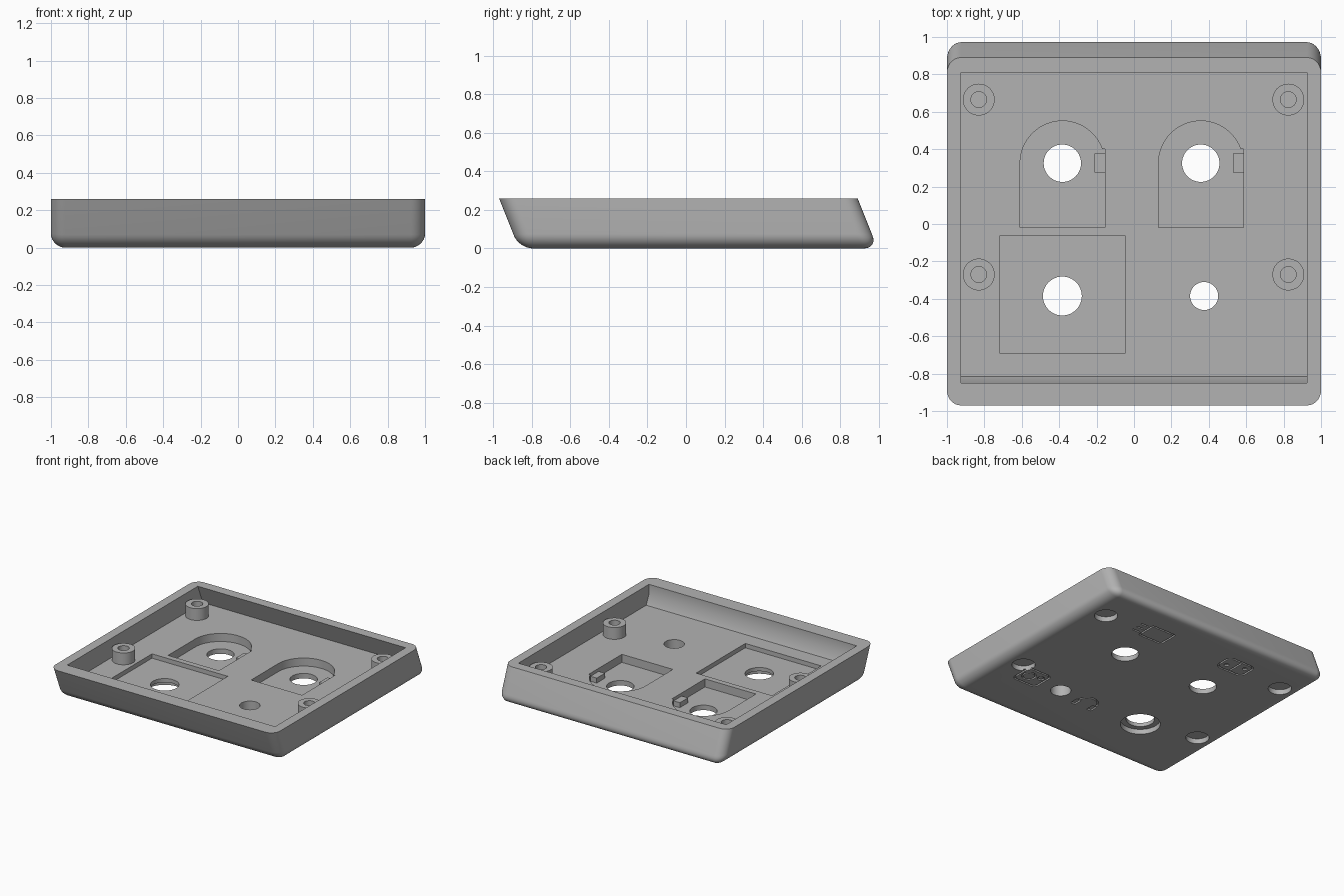
import bpy, bmesh, math

if "Cube" in bpy.data.objects:
    bpy.data.objects.remove(bpy.data.objects["Cube"], do_unlink=True)

TOP, FLOOR, LEAN = 0.26, 0.105, 0.4

grey = bpy.data.materials.new("plain_grey")
grey.use_nodes = True
grey.diffuse_color = (0.45, 0.45, 0.45, 1)
grey.node_tree.nodes["Principled BSDF"].inputs["Base Color"].default_value = (0.45, 0.45, 0.45, 1)


def to_object(bm, name):
    bmesh.ops.recalc_face_normals(bm, faces=bm.faces)
    mesh = bpy.data.meshes.new(name)
    bm.to_mesh(mesh)
    bm.free()
    mesh.materials.append(grey)
    obj = bpy.data.objects.new(name, mesh)
    bpy.context.collection.objects.link(obj)
    return obj


def prism(name, outline, z0, z1):
    bm = bmesh.new()
    low = [bm.verts.new((x, y, z0)) for x, y in outline]
    high = [bm.verts.new((x, y, z1)) for x, y in outline]
    bm.faces.new(low)
    bm.faces.new(high)
    n = len(low)
    for i in range(n):
        j = (i + 1) % n
        bm.faces.new((low[i], low[j], high[j], high[i]))
    return to_object(bm, name)


def frame(name, outer, inner, z0, z1):
    """Closed band between two outlines with equal point counts."""
    bm = bmesh.new()
    rings = [[bm.verts.new((x, y, z)) for x, y in loop]
             for loop, z in ((outer, z0), (outer, z1), (inner, z1), (inner, z0))]
    n = len(outer)
    for k in range(4):
        a, b = rings[k], rings[(k + 1) % 4]
        for i in range(n):
            j = (i + 1) % n
            bm.faces.new((a[i], a[j], b[j], b[i]))
    return to_object(bm, name)


def arc(cx, cy, r, a0, a1, n):
    return [(cx + r * math.cos(math.radians(a0 + (a1 - a0) * i / n)),
             cy + r * math.sin(math.radians(a0 + (a1 - a0) * i / n))) for i in range(n + 1)]


def circle(cx, cy, r, n=48):
    return arc(cx, cy, r, 0, 360, n)[:-1]


def box(x0, x1, y0, y1):
    return [(x0, y0), (x1, y0), (x1, y1), (x0, y1)]


def round_box(cx, cy, w, h, r):
    pts = []
    for k, (sx, sy) in enumerate(((1, 1), (-1, 1), (-1, -1), (1, -1))):
        pts += arc(cx + sx * (w / 2 - r), cy + sy * (h / 2 - r), r, 90 * k, 90 * k + 90, 5)
    return pts


def combine(target, tool, operation):
    mod = target.modifiers.new(operation, "BOOLEAN")
    mod.operation, mod.solver, mod.object = operation, "EXACT", tool
    bpy.context.view_layer.objects.active = target
    bpy.ops.object.modifier_apply(modifier=mod.name)
    bpy.data.objects.remove(tool, do_unlink=True)


# Leaning shell with rounded corners and underside
bm = bmesh.new()
bmesh.ops.create_cube(bm, size=1)
for v in bm.verts:
    v.co.x *= 2
    v.co.z = (v.co.z + 0.5) * TOP
    v.co.y = (0.994 if v.co.y > 0 else -0.866) - LEAN * v.co.z
soft = [e for e in bm.edges if min(v.co.z for v in e.verts) < 0.01]
bmesh.ops.bevel(bm, geom=soft, offset=0.075, offset_type="OFFSET", segments=8,
                profile=0.5, affect="EDGES", clamp_overlap=True)
tray = to_object(bm, "tray")

# Inner cavity: leaning back wall, front wall with a sloped foot
side = [(0.872, FLOOR), (0.794, 0.3), (-0.85, 0.3), (-0.85, 0.18), (-0.815, FLOOR)]
bm = bmesh.new()
face = bm.faces.new([bm.verts.new((-0.925, y, z)) for y, z in side])
ext = bmesh.ops.extrude_face_region(bm, geom=[face])["geom"]
bmesh.ops.translate(bm, vec=(1.85, 0, 0), verts=[g for g in ext if isinstance(g, bmesh.types.BMVert)])
combine(tray, to_object(bm, "cavity"), "DIFFERENCE")

# Screw bosses with blind holes, and round recesses beneath them
for x in (-0.83, 0.825):
    for y in (-0.27, 0.665):
        combine(tray, prism("boss", circle(x, y, 0.085), FLOOR - 0.02, 0.2), "UNION")
        combine(tray, prism("boss_hole", circle(x, y, 0.042, 32), 0.09, 0.3), "DIFFERENCE")
        combine(tray, prism("foot_recess", circle(x, y, 0.085), -0.1, 0.04), "DIFFERENCE")

# Arched pockets, each with a small tab and a through hole
for cx in (-0.383, 0.357):
    outline = [(cx - 0.226, -0.02), (cx + 0.228, -0.02), (cx + 0.228, 0.4)]
    outline += arc(cx, 0.325, 0.226, 20, 180, 28)
    combine(tray, prism("arch_pocket", outline, 0.04, 0.2), "DIFFERENCE")
    combine(tray, prism("tab", box(cx + 0.173, cx + 0.24, 0.275, 0.378), 0.03, 0.08), "UNION")
    combine(tray, prism("arch_hole", circle(cx, 0.325, 0.1), -0.1, 0.2), "DIFFERENCE")

# Square pocket, its stepped hole, and the small plain hole
combine(tray, prism("square_pocket", box(-0.72, -0.045, -0.69, -0.065), 0.07, 0.2), "DIFFERENCE")
combine(tray, prism("square_hole", circle(-0.383, -0.385, 0.104), -0.1, 0.2), "DIFFERENCE")
combine(tray, prism("hole_step", circle(-0.383, -0.385, 0.146), -0.1, 0.04), "DIFFERENCE")
combine(tray, prism("small_hole", circle(0.375, -0.385, 0.075), -0.1, 0.2), "DIFFERENCE")

# Engraved port symbols on the underside
LINE, DEEP = 0.013, 0.012


def groove(outline):
    combine(tray, prism("groove", outline, -0.05, DEEP), "DIFFERENCE")


def groove_box(cx, cy, w, h, r):
    inner = round_box(cx, cy, w - 2 * LINE, h - 2 * LINE, r - LINE)
    combine(tray, frame("groove", round_box(cx, cy, w, h, r), inner, -0.05, DEEP), "DIFFERENCE")


def groove_ring(cx, cy, r):
    combine(tray, frame("groove", circle(cx, cy, r, 24), circle(cx, cy, r - LINE, 24), -0.05, DEEP),
            "DIFFERENCE")


# Screen symbol
groove_box(0.36, 0.69, 0.22, 0.17, 0.02)
for y in (0.64, 0.69, 0.74):
    groove(box(0.49, 0.55, y - LINE / 2, y + LINE / 2))
# Split panel symbol
groove_box(-0.378, 0.7, 0.25, 0.17, 0.05)
groove(box(-0.385, -0.372, 0.63, 0.77))
groove(circle(-0.45, 0.72, 0.018, 16))
groove(circle(-0.31, 0.68, 0.018, 16))
# Lens symbol
groove_box(0.66, -0.37, 0.22, 0.2, 0.04)
groove_ring(0.69, -0.37, 0.055)
groove_ring(0.6, -0.34, 0.026)
# Headband symbol
groove(arc(0.112, -0.4, 0.085, 0, 180, 20) + arc(0.112, -0.4, 0.085 - LINE, 180, 0, 20))
for s in (-1, 1):
    groove(box(0.112 + s * 0.075 - 0.02, 0.112 + s * 0.075 + 0.02, -0.47, -0.402))

# Smooth the rounded faces, keep cut edges sharp
bpy.ops.object.select_all(action="DESELECT")
tray.select_set(True)
bpy.context.view_layer.objects.active = tray
bpy.ops.object.shade_smooth_by_angle(angle=math.radians(30))
